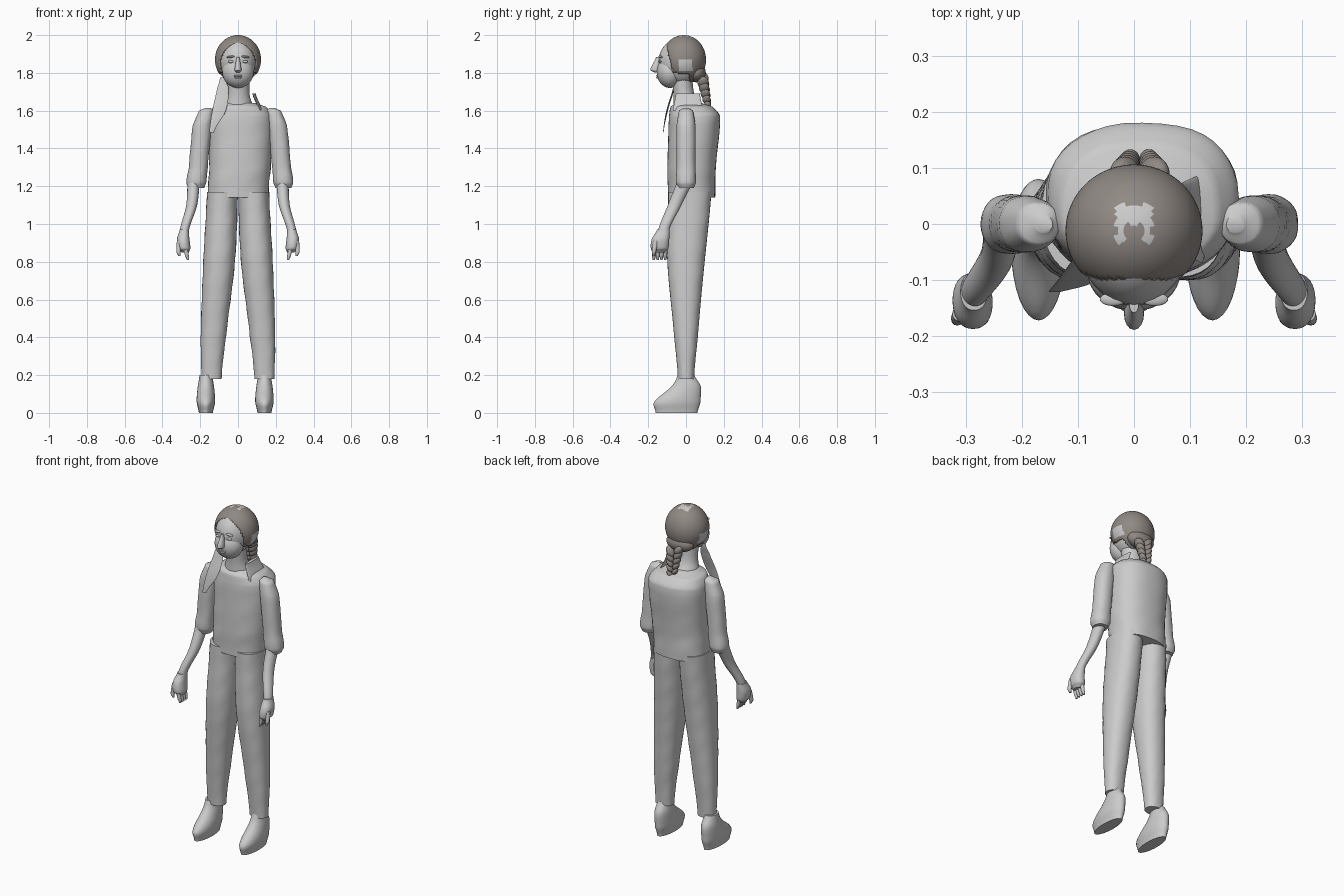
import bpy, bmesh, math
from mathutils import Matrix, Vector

cube = bpy.data.objects.get("Cube")
if cube:
    bpy.data.objects.remove(cube)


def material(name, *rgb):
    mat = bpy.data.materials.new(name)
    mat.use_nodes = True
    mat.diffuse_color = (*rgb, 1)
    shader = mat.node_tree.nodes["Principled BSDF"]
    shader.inputs["Base Color"].default_value = mat.diffuse_color
    return mat


PALE = material("pale_grey", .6, .6, .6)
BROWN = material("grey_brown", .28, .25, .23)


def finish(name, bm, *mats):
    mesh = bpy.data.meshes.new(name)
    bm.to_mesh(mesh)
    bm.free()
    for mat in mats:
        mesh.materials.append(mat)
    mesh.polygons.foreach_set("use_smooth", [True] * len(mesh.polygons))
    mesh.set_sharp_from_angle(angle=math.radians(50))
    ob = bpy.data.objects.new(name, mesh)
    bpy.context.collection.objects.link(ob)
    return ob


def spline(before, start, end, after, t):
    """Smooth curve from start to end, with slopes set by the neighbours."""
    slope_in, slope_out = (end - before) / 2, (after - start) / 2
    bend = 3 * (end - start) - 2 * slope_in - slope_out
    twist = 2 * (start - end) + slope_in + slope_out
    return start + t * (slope_in + t * (bend + t * twist))


def power(value, exponent):
    return math.copysign(abs(value) ** exponent, value)


def loft(name, stations, depth=(1, 1), sides=32, steps=6, squareness=1, ripple=0):
    """Level rings through stations (x, y, z, half width).

    The ratio of depth to width changes evenly from bottom to top.
    """
    points = [Vector(s) for s in stations]
    padded = [points[0], *points, points[-1]]
    centres = []
    for i in range(len(points) - 1):
        for step in range(steps):
            t = step / steps
            centre = spline(*padded[i:i + 4], t)
            centre.z = points[i].lerp(points[i + 1], t).z
            centres.append(centre)
    centres.append(points[-1])
    bottom, top = points[0].z, points[-1].z

    bm = bmesh.new()
    rings = []
    for x, y, z, width in centres:
        ratio = depth[0] + (depth[1] - depth[0]) * (z - bottom) / (top - bottom)
        ring = []
        for k in range(sides):
            angle = math.tau * k / sides
            fold = math.sin(45 * z + 3 * math.sin(2 * angle)) * math.cos(3 * angle)
            radius = width * (1 + ripple * fold)
            ring.append(bm.verts.new((
                x + radius * power(math.cos(angle), squareness),
                y + radius * ratio * power(math.sin(angle), squareness), z)))
        rings.append(ring)
    for low, high in zip(rings, rings[1:]):
        for k in range(sides):
            bm.faces.new((low[k - 1], low[k], high[k], high[k - 1]))
    bm.faces.new(rings[0])
    bm.faces.new(rings[-1])
    bmesh.ops.recalc_face_normals(bm, faces=bm.faces)
    return finish(name, bm, PALE)


def pair(name, stations, shift=0, **options):
    """Left part, plus its mirrored right part moved by shift."""
    loft("left_" + name, stations, **options)
    mirrored = [(shift - x, y, z, width) for x, y, z, width in stations]
    loft("right_" + name, mirrored, **options)


def ellipsoid(centre, size, tilt=0, detail=16):
    bm = bmesh.new()
    bmesh.ops.create_uvsphere(bm, u_segments=2 * detail, v_segments=detail, radius=1)
    bm.transform(Matrix.Translation(centre) @ Matrix.Rotation(tilt, 4, "Y")
                 @ Matrix.Diagonal((*size, 1)))
    return bm


def blob(name, centre, size, mat=PALE, tilt=0):
    finish(name, ellipsoid(centre, size, tilt), mat)


# Shirt body, neck and standing collar on the left
loft("shirt_body", [(0, .03, 1.14, .16), (.01, .03, 1.3, .163), (.015, .045, 1.57, .17),
                    (.01, .03, 1.62, .14), (.005, .015, 1.64, .09)],
     depth=(.78, .8), sides=40, squareness=.85, ripple=.012)
loft("neck", [(0, .01, 1.6, .085), (0, -.01, 1.68, .062), (0, -.02, 1.77, .06)],
     depth=(.9, .9))
loft("standing_collar", [(.12, .01, 1.6, .01), (.085, .01, 1.69, .009)], depth=(8, 7))

# Trousers and shoes
pair("trouser_leg", [(.14, 0, .18, .053), (.13, 0, .4, .067), (.1, 0, .8, .084),
                     (.083, .02, 1.17, .082)],
     depth=(.8, 1.4), steps=12, squareness=.9, ripple=.012)
pair("shoe", [(.14, -.05, 0, .037), (.14, -.045, .06, .049), (.14, 0, .14, .043),
              (.14, 0, .2, .034)], shift=-.03, depth=(3, 1.3))

# Sleeves with gathered cuffs, forearms and hands
pair("sleeve", [(.24, 0, 1.19, .042), (.24, 0, 1.22, .053), (.23, 0, 1.3, .05),
                (.21, 0, 1.52, .05), (.19, 0, 1.6, .037), (.18, 0, 1.615, .015)],
     shift=.02, squareness=.9, ripple=.015)
pair("forearm", [(.235, 0, 1.25, .033), (.245, -.06, 1.1, .029), (.285, -.12, .96, .024)],
     depth=(1.3, 1.2))
pair("palm", [(.28, -.14, .85, .02), (.285, -.14, .87, .033), (.29, -.135, .92, .033),
              (.285, -.12, .97, .024)], depth=(1.4, 1.4), squareness=.9)
for i, finger in enumerate(("index", "middle", "ring", "little")):
    y = -.17 + .02 * i
    pair(finger + "_finger", [(.265, y, .81, .006), (.27, y, .83, .01), (.28, y, .88, .012)],
         sides=12)
pair("thumb", [(.31, -.17, .83, .006), (.315, -.17, .85, .011), (.31, -.16, .91, .014)],
     sides=12)

# Loose flat strap hanging over the right side of the chest
loft("loose_strap", [(-.14, -.12, 1.485, .012), (-.1, -.1, 1.6, .036),
                     (-.08, -.065, 1.72, .03), (-.085, -.05, 1.775, .01)],
     depth=(.12, .12))

# Head and features
blob("skull", (0, -.026, 1.86), (.1, .12, .125))
blob("jaw", (0, -.085, 1.805), (.083, .07, .085))
loft("nose", [(0, -.15, 1.803, .012), (0, -.16, 1.815, .018), (0, -.145, 1.885, .008)],
     depth=(1.6, 1.6), sides=16)
blob("upper_lip", (0, -.148, 1.785), (.025, .011, .005))
blob("lower_lip", (0, -.147, 1.775), (.02, .011, .006))
for side, sign in (("left", 1), ("right", -1)):
    blob(side + "_eye", (.037 * sign, -.136, 1.86), (.016, .008, .007))
    blob(side + "_brow", (.037 * sign, -.134, 1.885), (.024, .012, .006), tilt=.1 * sign)


# Hair cap, open at the face, with pale patches over the ears and crown
def uncovered(c):
    over_face = c.y < -.1 + .25 * max(0, 1.93 - c.z) and c.z < 1.962
    under_ear = c.y < .02 and c.z < 1.79 - .2 * min(c.y, 0)
    return over_face or under_ear


def pale_patch(c):
    if c.z < 1.95:
        return abs(c.y) < .035 and 1.81 < c.z < 1.865
    arch = abs(c.x) < .032 and abs(c.y) < .035
    notch = abs(c.x) < .015 and c.y < 0
    return arch and not notch


hair = ellipsoid((0, -.012, 1.87), (.122, .118, .13), detail=40)
covered = [f for f in hair.faces if uncovered(f.calc_center_median())]
bmesh.ops.delete(hair, geom=covered, context="FACES")
for face in hair.faces:
    face.material_index = int(pale_patch(face.calc_center_median()))
cap = finish("hair_cap", hair, BROWN, PALE)
shell = cap.modifiers.new("thickness", "SOLIDIFY")
shell.thickness = .008
shell.offset = -1
blob("nape_hair", (0, .055, 1.8), (.085, .05, .05), BROWN)

# Braid of tilted knots that shrink downwards
for i in range(5):
    size = 1 - .09 * i
    for side, sign in (("left", 1), ("right", -1)):
        centre = Vector((.01 + .026 * sign * size, .09 + .006 * i, 1.76 - .03 * i - .01 * sign))
        blob(f"{side}_braid_knot_{i + 1}", centre, Vector((.022, .03, .036)) * size,
             BROWN, tilt=.6 * sign)
